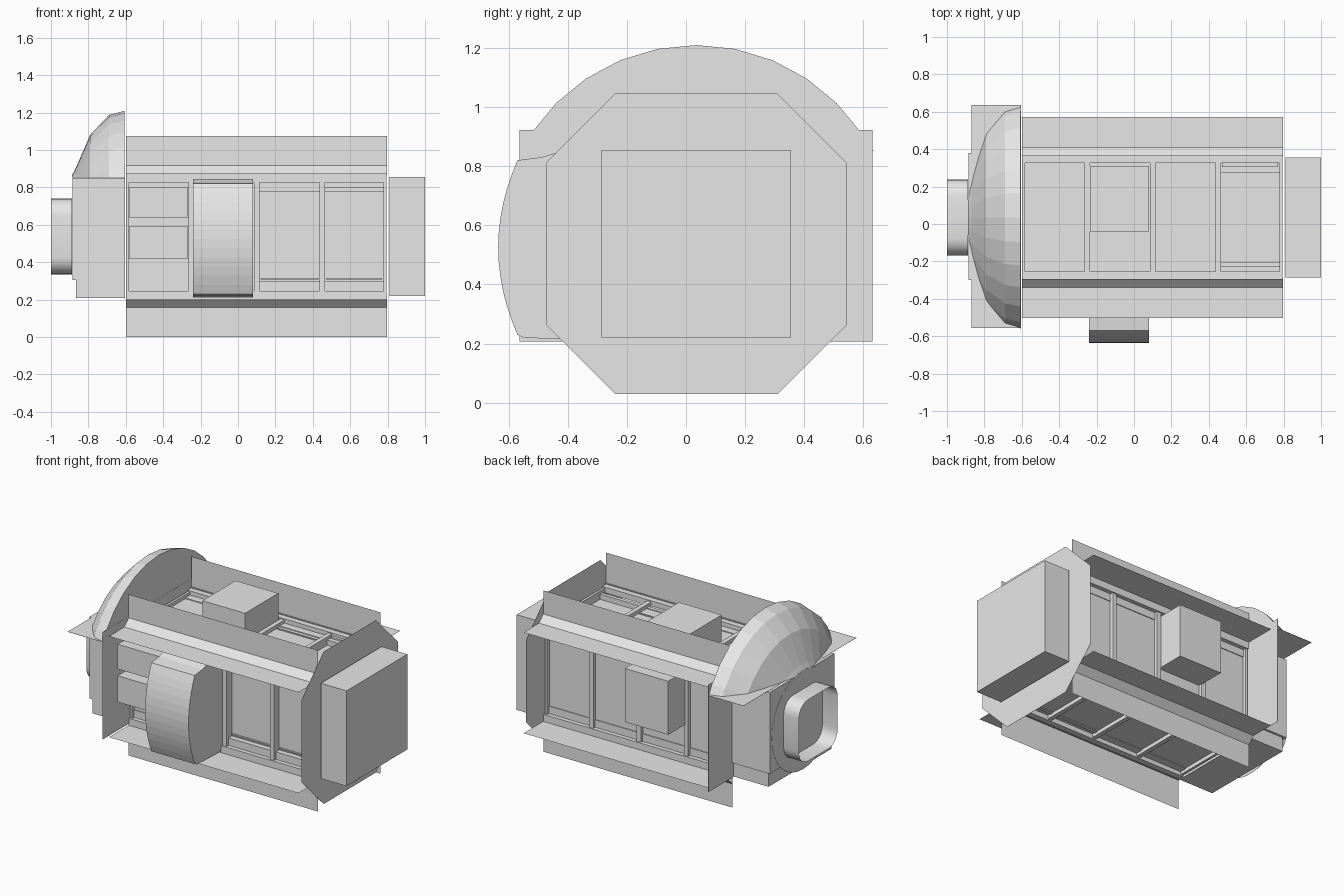
import bpy, bmesh, math
from mathutils import Matrix

if "Cube" in bpy.data.objects:
    bpy.data.objects.remove(bpy.data.objects["Cube"])

grey = bpy.data.materials.new("plain_grey")
grey.use_nodes = True
COLOUR = (0.8, 0.8, 0.8, 1)
grey.diffuse_color = COLOUR
grey.node_tree.nodes["Principled BSDF"].inputs["Base Color"].default_value = COLOUR

CY, CZ = 0.035, 0.5375      # long axis of the module
X0, X1 = -0.6, 0.8          # ends of the rack section
HALF = 0.32                 # half width of the square frame


def finish(name, bm):
    bmesh.ops.recalc_face_normals(bm, faces=bm.faces)
    me = bpy.data.meshes.new(name)
    bm.to_mesh(me)
    bm.free()
    ob = bpy.data.objects.new(name, me)
    bpy.context.collection.objects.link(ob)
    me.materials.append(grey)
    return ob


def box(name, x, y, z):
    bm = bmesh.new()
    size = [b - a for a, b in (x, y, z)]
    mid = [(a + b) / 2 for a, b in (x, y, z)]
    bmesh.ops.create_cube(bm, size=1, matrix=Matrix.Translation(mid) @ Matrix.Diagonal((*size, 1)))
    return finish(name, bm)


def side_box(side, name, x, u, n):
    """Box on one side: u runs across the side, n points away from the axis."""
    sign = 1 if side in ("top", "back") else -1
    out = sorted(sign * v for v in n)
    if side in ("top", "bottom"):
        y, z = u, out
    else:
        y, z = out, u
    return box(f"{side}_{name}", x, [v + CY for v in y], [v + CZ for v in z])


def prism(name, outline, x, closed=True, caps=True):
    """Extrude a y-z outline along x; an open outline gives a bent sheet."""
    bm = bmesh.new()
    rings = [[bm.verts.new((xx, y, z)) for y, z in outline] for xx in x]
    n = len(outline)
    for i in range(n if closed else n - 1):
        j = (i + 1) % n
        bm.faces.new((rings[0][i], rings[0][j], rings[1][j], rings[1][i]))
    if caps:
        bm.faces.new(rings[0])
        bm.faces.new(rings[1])
    return finish(name, bm)


# Inner core and the square frame around it
core = HALF - 0.07
box("core", (X0 + 0.01, X1 - 0.01), (CY - core, CY + core), (CZ - core, CZ + core))
for sy in (-1, 1):
    for sz in (-1, 1):
        tag = f"{'front' if sy < 0 else 'back'}_{'top' if sz > 0 else 'bottom'}"
        y = sorted(CY + sy * v for v in (HALF - 0.03, HALF + 0.008))
        z = sorted(CZ + sz * v for v in (HALF - 0.03, HALF + 0.008))
        box(f"{tag}_rail", (X0, X1 - 0.005), y, z)
        # Angle with a chamfered corner: upright fin, slope, flat flange
        points = [(0.33, 0.5375), (0.33, 0.38), (0.375, 0.336), (0.537, 0.336)]
        prism(f"{tag}_fin", [(CY + sy * a, CZ + sz * b) for a, b in points], (X0, X1 - 0.003), False, False)
        # Webs that join the fin and the flange to the rail
        for web, (p, q) in (("upright", ((0.33, 0.32), (0.33, 0.38))), ("flat", ((0.32, 0.336), (0.375, 0.336)))):
            prism(f"{tag}_{web}_web", [(CY + sy * a, CZ + sz * b) for a, b in (p, q)],
                  (X0, X1 - 0.003), False, False)

# Posts and rack panels on all four sides
posts = [-0.59, -0.25, 0.1, 0.45, 0.785]
for side in ("front", "back", "top", "bottom"):
    for i, x in enumerate(posts):
        w = 0.008 if i in (0, 4) else 0.015
        side_box(side, f"post_{i + 1}", (x - w, x + w), (-HALF, HALF), (core, HALF))
    for i in range(4):
        depth = 0.055 if (side, i) in (("top", 3), ("front", 2), ("front", 3)) else 0.025
        side_box(side, f"panel_{i + 1}", (posts[i], posts[i + 1]), (-0.3, 0.3), (core - 0.01, HALF - depth))

# Slats and shelf bars on the recessed racks
for i, u in enumerate((-0.155, 0.025, 0.205)):
    side_box("top", f"slat_{i + 1}", (0.12, 0.43), (u - 0.004, u + 0.004), (core, HALF - 0.018))
for i, x in enumerate(((0.12, 0.43), (0.47, 0.77))):
    side_box("front", f"shelf_{i + 1}", x, (-0.23, -0.222), (core, HALF - 0.045))
side_box("top", "recess_wall", (0.47, 0.77), (0.27, 0.3), (core, HALF - 0.01))

# Equipment boxes
side_box("front", "upper_drawer", (-0.58, -0.27), (0.1, 0.265), (core, 0.475))
side_box("front", "lower_drawer", (-0.58, -0.27), (-0.12, 0.055), (core, 0.475))
side_box("top", "locker", (-0.235, 0.08), (-0.075, 0.275), (core, 0.495))
side_box("back", "locker", (-0.24, 0.08), (-0.085, 0.272), (core, 0.495))

# Bowed rack on the front
bow = [(-0.28, 0.21), (-0.55, 0.22)]
for i in range(13):
    t = i / 12 * 2 - 1
    bow.append((-0.635 + 0.065 * t * t, 0.525 + 0.295 * t))
bow += [(-0.49, 0.83), (-0.44, 0.845), (-0.28, 0.845)]
prism("bowed_rack", bow, (-0.24, 0.08))

# Octagonal end plate and square end box
a, b = 0.5075, 0.275
octagon = [(-b, a), (b, a), (a, b), (a, -b), (b, -a), (-b, -a), (-a, -b), (-a, b)]
prism("end_plate", [(CY + y, CZ + z) for y, z in octagon], (X1 - 0.001, X1))
box("end_box", (0.81, 1.0), (-0.285, 0.355), (0.22, 0.855))

# Bulkhead, ledge and lower housing at the domed end
box("bulkhead", (X0 - 0.006, X0 - 0.005), (-0.563, 0.63), (0.207, 0.922))
box("ledge", (-0.868, X0 - 0.005), (-0.555, 0.635), (0.852, 0.853))
box("housing_upper", (-0.885, X0 - 0.006), (-0.3, 0.38), (0.306, 0.85))
box("housing_lower", (-0.865, X0 - 0.006), (-0.295, 0.365), (0.21, 0.306))

# Dome: closed profile spun about the long axis, kept above the ledge
bm = bmesh.new()
profile = [(-0.607, 0), (-0.607, 0.672), (-0.69, 0.65), (-0.79, 0.545), (-0.87, 0.36), (-0.887, 0.33)]
verts = [bm.verts.new((x, CY, CZ + r)) for x, r in profile]
edges = [bm.edges.new(pair) for pair in zip(verts, verts[1:])]
bmesh.ops.spin(bm, geom=verts + edges, cent=(0, CY, CZ), axis=(1, 0, 0),
               angle=math.tau, steps=32)
bmesh.ops.remove_doubles(bm, verts=bm.verts, dist=0.0005)
bmesh.ops.bisect_plane(bm, geom=bm.verts[:] + bm.edges[:] + bm.faces[:],
                       plane_co=(0, 0, 0.854), plane_no=(0, 0, 1), clear_inner=True)
finish("dome", bm)

# Round plate and open tunnel with rounded corners
ring = [(CY + 0.33 * math.cos(k * math.tau / 32), CZ + 0.33 * math.sin(k * math.tau / 32)) for k in range(32)]
prism("round_plate", ring, (-0.888, -0.887))
tunnel = []
for k in range(24):
    ang = math.radians((k // 6) * 90 + (k % 6) * 18)
    quad = math.radians((k // 6) * 90 + 45)
    cy, cz = (0.11 * math.copysign(1, f(quad)) for f in (math.cos, math.sin))
    tunnel.append((CY + cy + 0.094 * math.cos(ang), CZ + cz + 0.094 * math.sin(ang)))
tube = prism("tunnel", tunnel, (-1.0, -0.887), True, False)
bpy.context.view_layer.objects.active = tube
tube.select_set(True)
bpy.ops.object.shade_smooth_by_angle()
